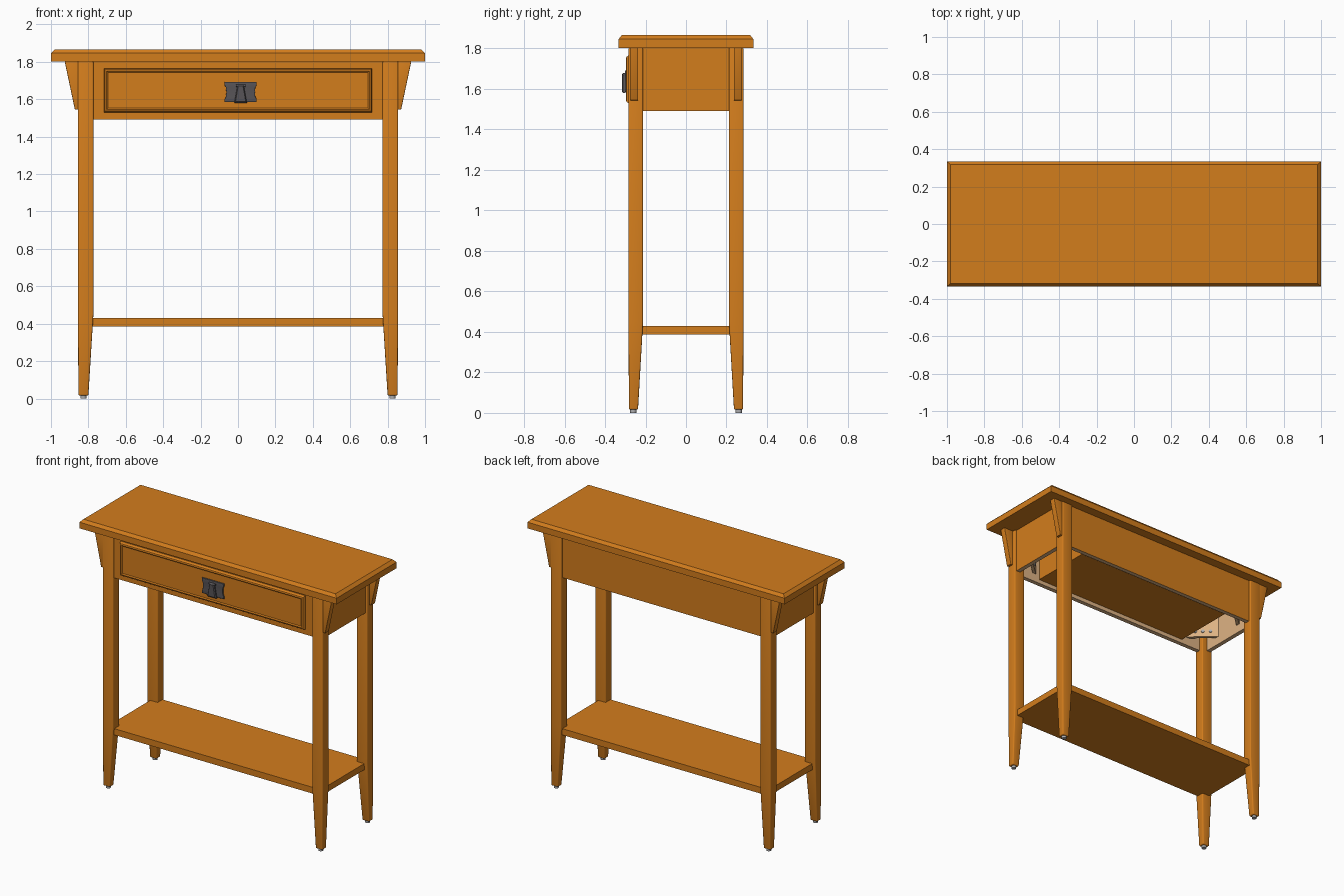
import bpy, bmesh, math
from mathutils import Matrix, Vector

if "Cube" in bpy.data.objects:
    bpy.data.objects.remove(bpy.data.objects["Cube"])


def material(name, rgb):
    m = bpy.data.materials.new(name)
    m.diffuse_color = (*rgb, 1)
    m.use_nodes = True
    m.node_tree.nodes["Principled BSDF"].inputs["Base Color"].default_value = m.diffuse_color
    return m


WOOD = material("honey wood", (0.65, 0.205, 0.012))
RAW = material("pale raw wood", (0.73, 0.45, 0.23))
IRON = material("dark iron", (0.095, 0.088, 0.095))
STEEL = material("grey steel", (0.42, 0.42, 0.43))


def finish(name, bm, mats, bevel=0):
    bmesh.ops.recalc_face_normals(bm, faces=bm.faces[:])
    me = bpy.data.meshes.new(name)
    bm.to_mesh(me)
    bm.free()
    for m in mats:
        me.materials.append(m)
    ob = bpy.data.objects.new(name, me)
    bpy.context.collection.objects.link(ob)
    if bevel:
        b = ob.modifiers.new("soft edges", 'BEVEL')
        b.width, b.segments, b.limit_method = bevel, 3, 'ANGLE'
        for p in me.polygons:
            p.use_smooth = True
    return ob


def loft(name, rings, mat, bevel=0):
    """Skin a stack of matching closed rings and cap both ends."""
    bm = bmesh.new()
    vs = [[bm.verts.new(p) for p in r] for r in rings]
    n = len(vs[0])
    for a, b in zip(vs, vs[1:]):
        for i in range(n):
            j = (i + 1) % n
            bm.faces.new((a[i], a[j], b[j], b[i]))
    bm.faces.new(vs[0])
    bm.faces.new(vs[-1])
    return finish(name, bm, [mat], bevel)


def rect(x0, x1, y0, y1, z):
    return [(x0, y0, z), (x1, y0, z), (x1, y1, z), (x0, y1, z)]


def rect_front(x, z0, z1, y):
    return [(-x, y, z0), (x, y, z0), (x, y, z1), (-x, y, z1)]


def box(name, x0, x1, y0, y1, z0, z1, mat, bevel=0):
    return loft(name, [rect(x0, x1, y0, y1, z0), rect(x0, x1, y0, y1, z1)], mat, bevel)


def board(name, x0, x1, y0, y1, z0, z1, out):
    """Apron board: stained on its outward face, raw elsewhere."""
    ob = box(name, x0, x1, y0, y1, z0, z1, WOOD)
    ob.data.materials.append(RAW)
    for p in ob.data.polygons:
        if p.normal.dot(Vector(out)) < 0.5:
            p.material_index = 1
    return ob


def cylinder(name, loc, axis, r, depth, mat, sides=16):
    bm = bmesh.new()
    rot = Vector(axis).to_track_quat('Z', 'Y').to_matrix().to_4x4()
    bmesh.ops.create_cone(bm, cap_ends=True, segments=sides, radius1=r, radius2=r,
                          depth=depth, matrix=Matrix.Translation(loc) @ rot)
    return finish(name, bm, [mat])


# Table top with chamfered upper edge
loft("table_top", [rect(-1, 1, -0.333, 0.333, 1.803),
                   rect(-1, 1, -0.333, 0.333, 1.846),
                   rect(-0.98, 0.98, -0.317, 0.317, 1.866)], WOOD)

# Lower shelf, let into the legs
box("shelf", -0.832, 0.832, -0.268, 0.268, 0.386, 0.43, WOOD)

# Legs, feet, side brackets and corner blocks in all four corners
for sx, side in ((-1, "left"), (1, "right")):
    for sy, end in ((-1, "front"), (1, "back")):
        tag = f"{end}_{side}"
        loft("leg_" + tag, [rect(sx * 0.80, sx * 0.853, sy * 0.237, sy * 0.282, 0.016),
                            rect(sx * 0.773, sx * 0.856, sy * 0.212, sy * 0.284, 0.45),
                            rect(sx * 0.773, sx * 0.856, sy * 0.212, sy * 0.284, 1.804)],
             WOOD, 0.007)
        cylinder("foot_" + tag, (sx * 0.826, sy * 0.26, 0.0125), (0, 0, 1), 0.016, 0.025, STEEL)
        prof = [(0.85, 1.804), (0.927, 1.804), (0.872, 1.544), (0.85, 1.544)]
        loft("bracket_" + tag, [[(sx * x, sy * y, z) for x, z in prof] for y in (0.236, 0.277)],
             WOOD, 0.003)
        plan = [(0.65, 0.24), (0.82, 0.085), (0.82, 0.115), (0.68, 0.24)]
        loft("corner_block_" + tag, [[(sx * x, sy * y, z) for x, y in plan] for z in (1.55, 1.70)], RAW)
        for k in (0.28, 0.5, 0.72):
            p = (sx * (0.65 + 0.17 * k), sy * (0.24 - 0.155 * k), 1.59)
            cylinder("corner_screw_" + tag, p, (-sx * 0.155, -sy * 0.17, 0), 0.011, 0.012, STEEL, 12)

# Aprons
for s, side in ((-1, "left"), (1, "right")):
    xs = sorted((s * 0.812, s * 0.842))
    board("side_apron_" + side, *xs, -0.225, 0.225, 1.492, 1.804, (s, 0, 0))
board("back_apron", -0.785, 0.785, 0.238, 0.268, 1.492, 1.804, (0, 1, 0))
board("front_apron", -0.785, 0.785, -0.272, -0.242, 1.492, 1.804, (0, -1, 0))

# Drawer box and raised drawer front
box("drawer_box", -0.62, 0.62, -0.243, 0.20, 1.52, 1.72, WOOD)
loft("drawer_front", [rect_front(0.717, 1.53, 1.765, -0.26),
                      rect_front(0.717, 1.53, 1.765, -0.284),
                      rect_front(0.711, 1.536, 1.759, -0.294),
                      rect_front(0.702, 1.545, 1.75, -0.297),
                      rect_front(0.695, 1.552, 1.743, -0.291)], WOOD)

# Drawer pull: flared back plate, hanging handle and pins
cx = 0.014
half = [(0.086, 1.585), (0.086, 1.600), (0.079, 1.612), (0.076, 1.638),
        (0.079, 1.664), (0.086, 1.676), (0.086, 1.692)]
outline = [(cx + x, z) for x, z in half] + [(cx - x, z) for x, z in reversed(half)]
loft("pull_plate", [[(x, y, z) for x, z in outline] for y in (-0.285, -0.301)], IRON, 0.002)
drop = [(-0.034, 1.580), (0.034, 1.580), (0.016, 1.678), (-0.016, 1.678)]
loft("pull_handle", [[(cx + x, -0.298, z) for x, z in drop],
                     [(cx + x, -0.310, z) for x, z in drop],
                     [(cx + x * 0.8, -0.317, 1.63 + (z - 1.63) * 0.85) for x, z in drop]], IRON)
cylinder("pull_hinge", (cx, -0.306, 1.672), (1, 0, 0), 0.007, 0.05, IRON)
